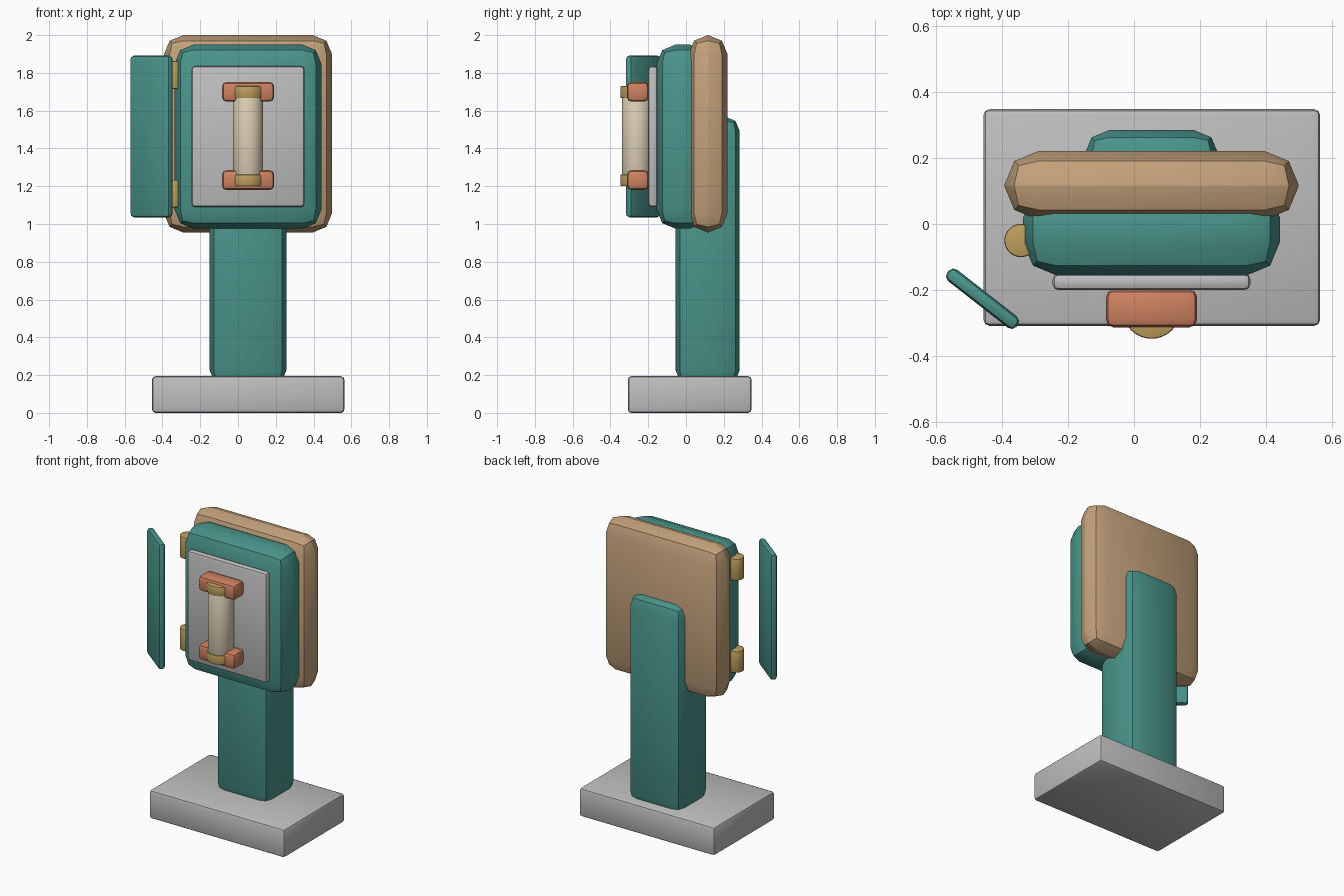
import bpy
import math

if "Cube" in bpy.data.objects:
    bpy.data.objects.remove(bpy.data.objects["Cube"])


def material(name, rgb):
    m = bpy.data.materials.new(name)
    m.diffuse_color = (*rgb, 1)
    m.use_nodes = True
    m.node_tree.nodes["Principled BSDF"].inputs["Base Color"].default_value = m.diffuse_color
    return m


TEAL = material("teal", (0.068, 0.30, 0.26))
TAN = material("tan", (0.55, 0.36, 0.20))
GREY = material("grey", (0.52, 0.52, 0.52))
ORANGE = material("terracotta", (0.62, 0.22, 0.12))
GOLD = material("brass", (0.52, 0.35, 0.11))
CREAM = material("cream", (0.72, 0.63, 0.47))


def finish(name, mat, bevel, segments):
    """Name, colour, round the edges and smooth the active object."""
    ob = bpy.context.object
    ob.name = name
    ob.data.materials.append(mat)
    bpy.ops.object.transform_apply(location=False, rotation=False, scale=True)
    mod = ob.modifiers.new("rounding", "BEVEL")
    mod.width = bevel
    mod.segments = segments
    mod.limit_method = "ANGLE"
    bpy.ops.object.modifier_apply(modifier=mod.name)
    bpy.ops.object.shade_smooth_by_angle(angle=math.radians(40))
    return ob


def box(name, mat, x, y, z, bevel, segments=2):
    """Rounded box from its extents on each axis."""
    bpy.ops.mesh.primitive_cube_add(
        size=1, location=[(a + b) / 2 for a, b in (x, y, z)])
    bpy.context.object.scale = [b - a for a, b in (x, y, z)]
    return finish(name, mat, bevel, segments)


def rod(name, mat, x, y, r, z, bevel=0.006):
    """Upright cylinder between two heights."""
    bpy.ops.mesh.primitive_cylinder_add(
        vertices=32, radius=r, depth=z[1] - z[0], location=(x, y, sum(z) / 2))
    return finish(name, mat, bevel, 2)


CX = 0.053  # centre line of the stand and housing

# Stand
box("base", GREY, (-0.455, 0.563), (-0.308, 0.347), (0.0, 0.194), 0.018)
box("post", TEAL, (-0.15, 0.256), (-0.055, 0.284), (0.15, 1.568), 0.075)

# Housing: wooden back shell, front case and face panel
box("back_shell", TAN, (-0.392, 0.498), (0.013, 0.22), (0.955, 2.0), 0.102)
box("front_case", TEAL, (-0.335, 0.441), (-0.155, 0.12), (0.975, 1.95), 0.1)
box("face_panel", GREY, (-0.246, 0.352), (-0.2, -0.15), (1.09, 1.836), 0.018)

# Central cartridge held by two brackets with round caps
rod("cartridge", CREAM, CX, -0.26, 0.08, (1.25, 1.68))
for label, z, cap in (("lower", (1.18, 1.285), (1.2, 1.262)),
                      ("upper", (1.648, 1.752), (1.666, 1.73))):
    box(label + "_bracket", ORANGE, (CX - 0.138, CX + 0.138),
        (-0.313, -0.198), z, 0.024)
    rod(label + "_cap", GOLD, CX, -0.26, 0.087, cap)

# Hinge barrels at the left side
for label, z in (("lower", (1.088, 1.234)), ("upper", (1.715, 1.862))):
    rod(label + "_hinge", GOLD, -0.342, -0.05, 0.05, z)

# Open door swung away from the case
door = box("door", TEAL, (-0.591, -0.325), (-0.248, -0.204), (1.035, 1.892), 0.019)
door.rotation_euler.z = math.radians(-38)
